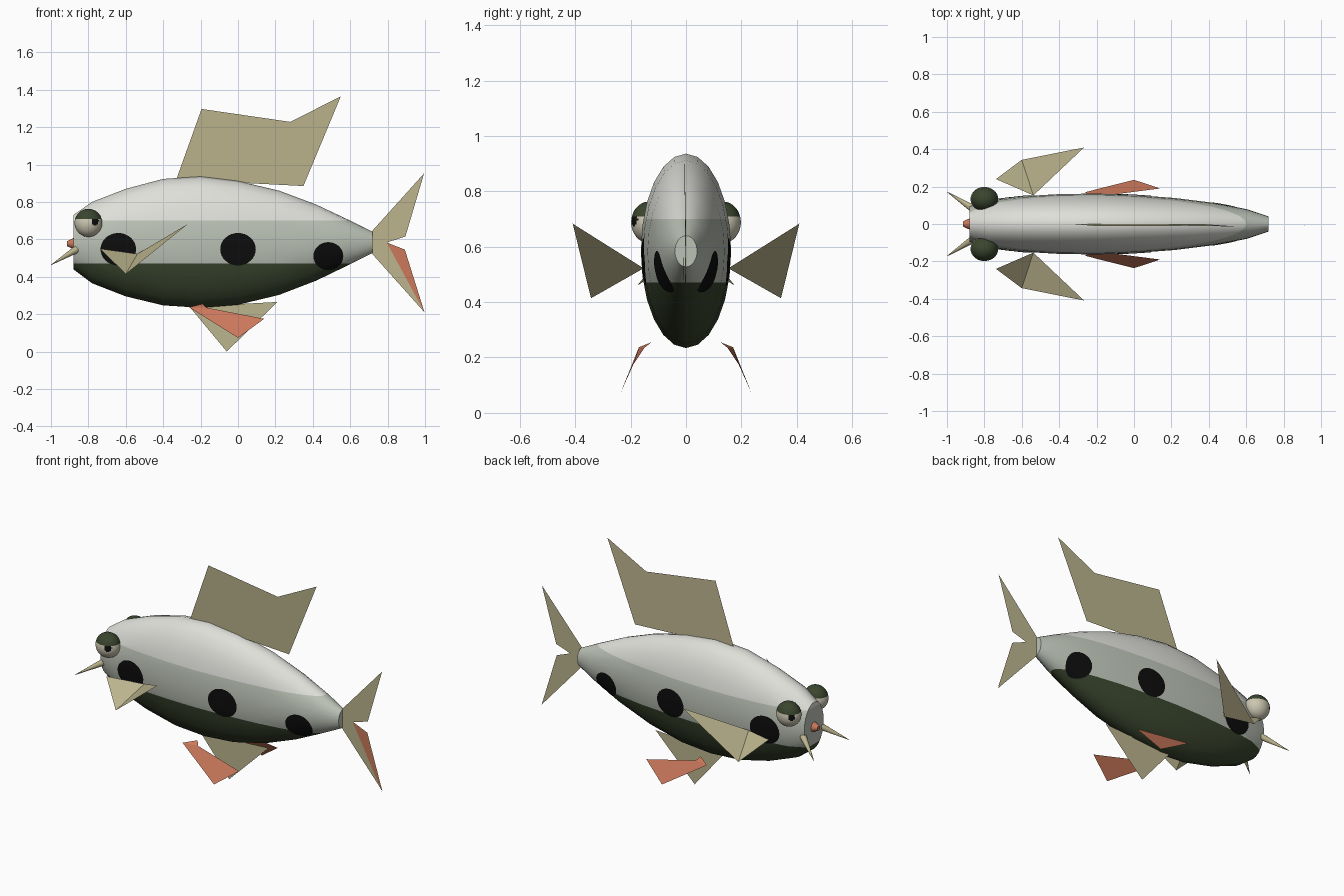
import bpy, bmesh, math
from mathutils import Vector
from mathutils.bvhtree import BVHTree

if "Cube" in bpy.data.objects:
    bpy.data.objects.remove(bpy.data.objects["Cube"])


def material(name, rgb):
    m = bpy.data.materials.new(name)
    m.diffuse_color = (*rgb, 1)
    m.use_nodes = True
    m.node_tree.nodes["Principled BSDF"].inputs["Base Color"].default_value = m.diffuse_color
    return m


WHITE = material("pale back", (0.74, 0.74, 0.70))
GREY = material("grey flank", (0.50, 0.54, 0.47))
GREEN = material("dark green", (0.042, 0.060, 0.027))
BLACK = material("black", (0.004, 0.004, 0.004))
TAN = material("tan fin", (0.50, 0.46, 0.27))
ORANGE = material("orange", (0.60, 0.19, 0.105))
CREAM = material("cream eye", (0.60, 0.57, 0.44))


def add(name, bm, mats, smooth=None):
    me = bpy.data.meshes.new(name)
    bm.to_mesh(me)
    bm.free()
    for m in mats:
        me.materials.append(m)
    ob = bpy.data.objects.new(name, me)
    bpy.context.collection.objects.link(ob)
    if smooth:
        bpy.ops.object.select_all(action='DESELECT')
        ob.select_set(True)
        bpy.context.view_layer.objects.active = ob
        bpy.ops.object.shade_smooth_by_angle(angle=math.radians(smooth))
    return ob


def sheet(name, mat, pts, faces=None):
    bm = bmesh.new()
    vs = [bm.verts.new(p) for p in pts]
    for f in faces or [range(len(vs))]:
        bm.faces.new([vs[i] for i in f])
    return add(name, bm, [mat])


def cone(name, mat, a, b, r1, r2, n=16):
    a, b = Vector(a), Vector(b)
    d = b - a
    bm = bmesh.new()
    bmesh.ops.create_cone(bm, cap_ends=True, segments=n, radius1=r1, radius2=r2, depth=d.length)
    rot = d.to_track_quat('Z', 'Y')
    for v in bm.verts:
        v.co = rot @ v.co + (a + b) / 2
    return add(name, bm, [mat], 50)


# Body: elliptical rings (x, top, bottom, half width), banded by height
STATIONS = [(-0.88, 0.73, 0.44, 0.095), (-0.78, 0.80, 0.365, 0.127),
            (-0.60, 0.87, 0.295, 0.148), (-0.40, 0.923, 0.247, 0.160),
            (-0.20, 0.936, 0.234, 0.163), (0.0, 0.912, 0.25, 0.155),
            (0.22, 0.86, 0.303, 0.139), (0.42, 0.785, 0.38, 0.114),
            (0.60, 0.70, 0.467, 0.08), (0.72, 0.64, 0.527, 0.04)]
N = 24
bm = bmesh.new()
rings = []
for x, top, bot, w in STATIONS:
    c, h = (top + bot) / 2, (top - bot) / 2
    rings.append([bm.verts.new((x, w * math.sin(t), c + h * math.cos(t)))
                  for t in (2 * math.pi * i / N for i in range(N))])
for r, s in zip(rings, rings[1:]):
    for i in range(N):
        j = (i + 1) % N
        bm.faces.new((r[i], r[j], s[j], s[i]))
bm.faces.new(rings[0])
bm.faces.new(rings[-1])
bmesh.ops.recalc_face_normals(bm, faces=bm.faces)
for z in (0.47, 0.70):
    bmesh.ops.bisect_plane(bm, geom=bm.verts[:] + bm.edges[:] + bm.faces[:],
                           plane_co=(0, 0, z), plane_no=(0, 0, 1))
for f in bm.faces:
    z = f.calc_center_median().z
    f.material_index = 0 if z > 0.70 else 1 if z > 0.47 else 2
tree = BVHTree.FromBMesh(bm)
add("body", bm, [WHITE, GREY, GREEN], 40)


# Flank spots: thin discs draped on the body
def spot(name, x, z, rx, rz, side):
    def on_skin(px, pz):
        hit = tree.ray_cast(Vector((px, side, pz)), Vector((0, -side, 0)))[0]
        return (px, hit.y + side * 0.003, pz)
    bm = bmesh.new()
    seg, rows = 32, 6
    mid = bm.verts.new(on_skin(x, z))
    prev = None
    for k in range(1, rows + 1):
        ring = [bm.verts.new(on_skin(x + rx * k / rows * math.cos(2 * math.pi * i / seg),
                                     z + rz * k / rows * math.sin(2 * math.pi * i / seg)))
                for i in range(seg)]
        for i in range(seg):
            j = (i + 1) % seg
            vs = (prev[i], ring[i], ring[j], prev[j]) if prev else (mid, ring[i], ring[j])
            bm.faces.new(vs if side < 0 else vs[::-1])
        prev = ring
    add(name, bm, [BLACK], 40)


# Eyes: dark upper lid, cream ball and black pupil
def eye(name, side, look):
    bm = bmesh.new()
    bmesh.ops.create_uvsphere(bm, u_segments=48, v_segments=32, radius=1)
    look = Vector(look).normalized()
    for f in bm.faces:
        c = f.calc_center_median()
        f.material_index = 1 if c.z > 0.3 else 2 if c.normalized().angle(look) < 0.32 else 0
    for v in bm.verts:
        v.co = Vector((v.co.x * 0.074, v.co.y * 0.065, v.co.z * 0.075)) + Vector((-0.80, side * 0.133, 0.688))
    add(name, bm, [CREAM, GREEN, BLACK], 60)


eye("near_eye", -1, (0.5, -0.85, 0.12))
eye("far_eye", 1, (-0.7, 0.7, 0.12))

# Paired parts on both sides
for s, side in ((-1, "near"), (1, "far")):
    for k, (x, z, rx, rz) in enumerate([(-0.64, 0.547, 0.095, 0.087),
                                        (0.0, 0.547, 0.095, 0.087),
                                        (0.483, 0.51, 0.08, 0.075)]):
        spot(f"{side}_spot_{k + 1}", x, z, rx, rz, s)
    cone(f"{side}_barbel", TAN, (-0.865, s * 0.085, 0.545), (-1.0, s * 0.172, 0.463), 0.02, 0.001)
    sheet(f"{side}_pectoral_fin", TAN,
          [(-0.738, s * 0.24, 0.55), (-0.60, s * 0.343, 0.414),
           (-0.538, s * 0.153, 0.522), (-0.267, s * 0.409, 0.683)],
          [(0, 1, 2), (1, 3, 2)])
    sheet(f"{side}_pelvic_fin", ORANGE,
          [(-0.262, s * 0.17, 0.237), (-0.19, s * 0.125, 0.255), (-0.17, s * 0.15, 0.235),
           (0.14, s * 0.19, 0.175), (0.0, s * 0.236, 0.073)],
          [(0, 2, 1), (0, 4, 3, 2)])

# Snout tip
cone("snout_tip", ORANGE, (-0.875, 0, 0.577), (-0.913, 0, 0.577), 0.032, 0.014)

# Dorsal fin, leaning very slightly
sheet("dorsal_fin", TAN, [(x, -0.03 * (z - 0.92), z) for x, z in
                          [(-0.33, 0.92), (0.35, 0.885), (0.55, 1.365), (0.28, 1.228), (-0.195, 1.297)]])

# Anal fin
sheet("anal_fin", TAN, [(-0.26, 0, 0.24), (-0.06, 0, 0.0), (0.21, 0, 0.265)])

# Tail fin with an orange patch on one face of the lower lobe
sheet("tail_fin", TAN, [(x, -0.02 * (x - 0.72), z) for x, z in
                        [(0.715, 0.642), (0.715, 0.525), (0.997, 0.21), (0.892, 0.545),
                         (0.795, 0.583), (0.895, 0.615), (0.995, 0.953)]])
sheet("tail_patch", ORANGE, [(0.795, -0.007, 0.583), (0.997, -0.011, 0.21), (0.892, -0.009, 0.545)])
